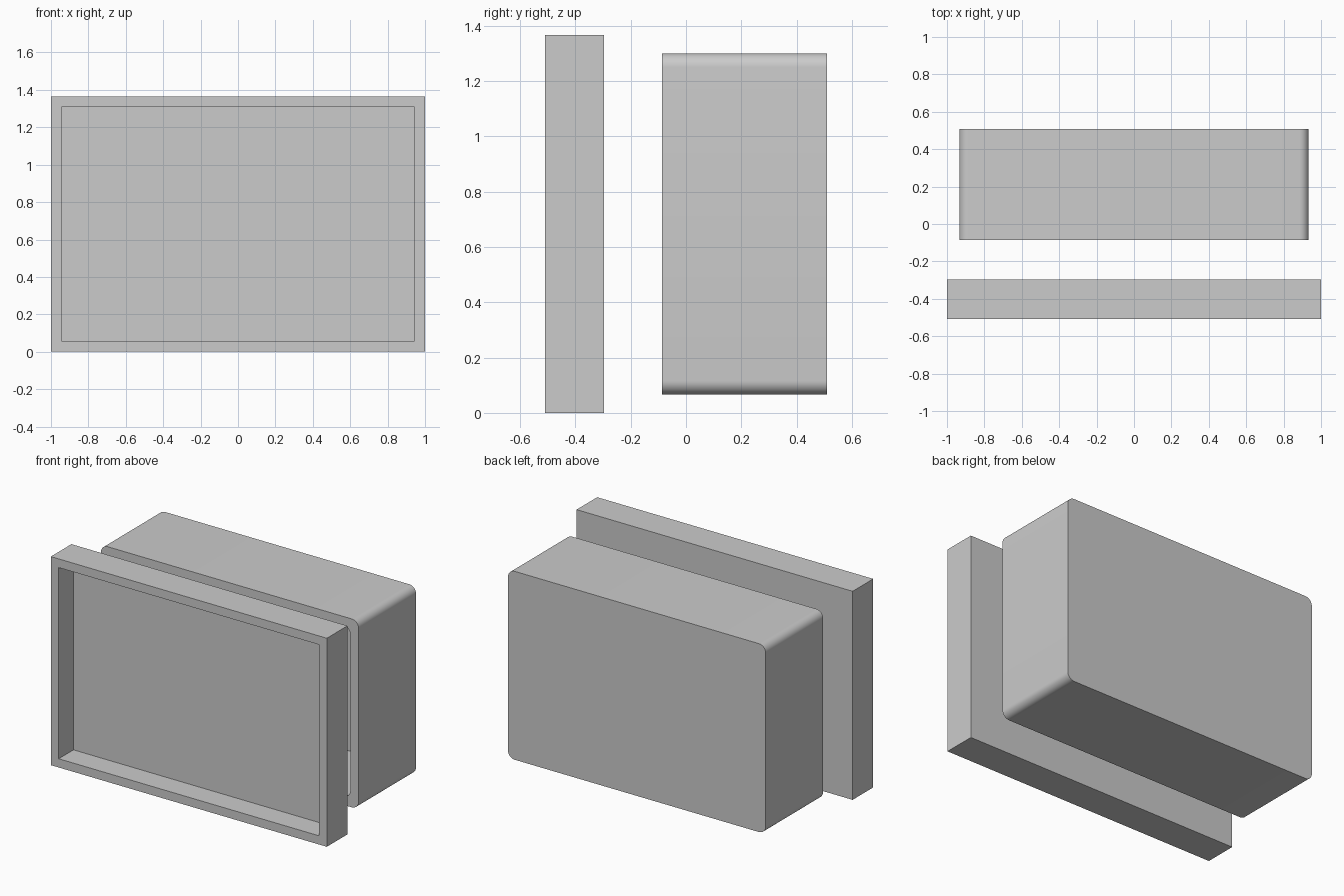
import bpy, bmesh, math

if "Cube" in bpy.data.objects:
    bpy.data.objects.remove(bpy.data.objects["Cube"])

MID_Z = 0.683


def outline(hx, hz, r, y, seg=10):
    # Rectangle in the xz plane with optional rounded corners
    if r == 0:
        return [(sx * hx, y, MID_Z + sz * hz)
                for sx, sz in ((1, 1), (-1, 1), (-1, -1), (1, -1))]
    pts = []
    for i, (sx, sz) in enumerate(((1, 1), (-1, 1), (-1, -1), (1, -1))):
        for k in range(seg + 1):
            a = math.pi / 2 * (i + k / seg)
            pts.append((sx * (hx - r) + r * math.cos(a), y,
                        MID_Z + sz * (hz - r) + r * math.sin(a)))
    return pts


def tray(name, hx, hz, y0, y1, wall, back, r_out, r_in):
    # Hollow tray open towards -y: back, outer wall, rim, inner wall, floor
    bm = bmesh.new()
    rings = [outline(hx, hz, r_out, y1),
             outline(hx, hz, r_out, y0),
             outline(hx - wall, hz - wall, r_in, y0),
             outline(hx - wall, hz - wall, r_in, y1 - back)]
    rings = [[bm.verts.new(p) for p in ring] for ring in rings]
    n = len(rings[0])
    for a, b in zip(rings, rings[1:]):
        for i in range(n):
            j = (i + 1) % n
            bm.faces.new((a[i], a[j], b[j], b[i]))
    bm.faces.new(rings[0])
    bm.faces.new(rings[-1])
    bmesh.ops.recalc_face_normals(bm, faces=bm.faces)
    me = bpy.data.meshes.new(name)
    bm.to_mesh(me)
    bm.free()
    ob = bpy.data.objects.new(name, me)
    bpy.context.collection.objects.link(ob)
    bpy.ops.object.select_all(action='DESELECT')
    ob.select_set(True)
    bpy.context.view_layer.objects.active = ob
    bpy.ops.object.shade_smooth_by_angle(angle=math.radians(30))
    return ob


# Sharp-cornered shallow lid in front
tray("lid", 1.0, 0.683, -0.509, -0.296, 0.057, 0.06, 0, 0)
# Deep box with rounded corners behind
tray("box", 0.934, 0.617, -0.086, 0.509, 0.06, 0.06, 0.05, 0.045)
